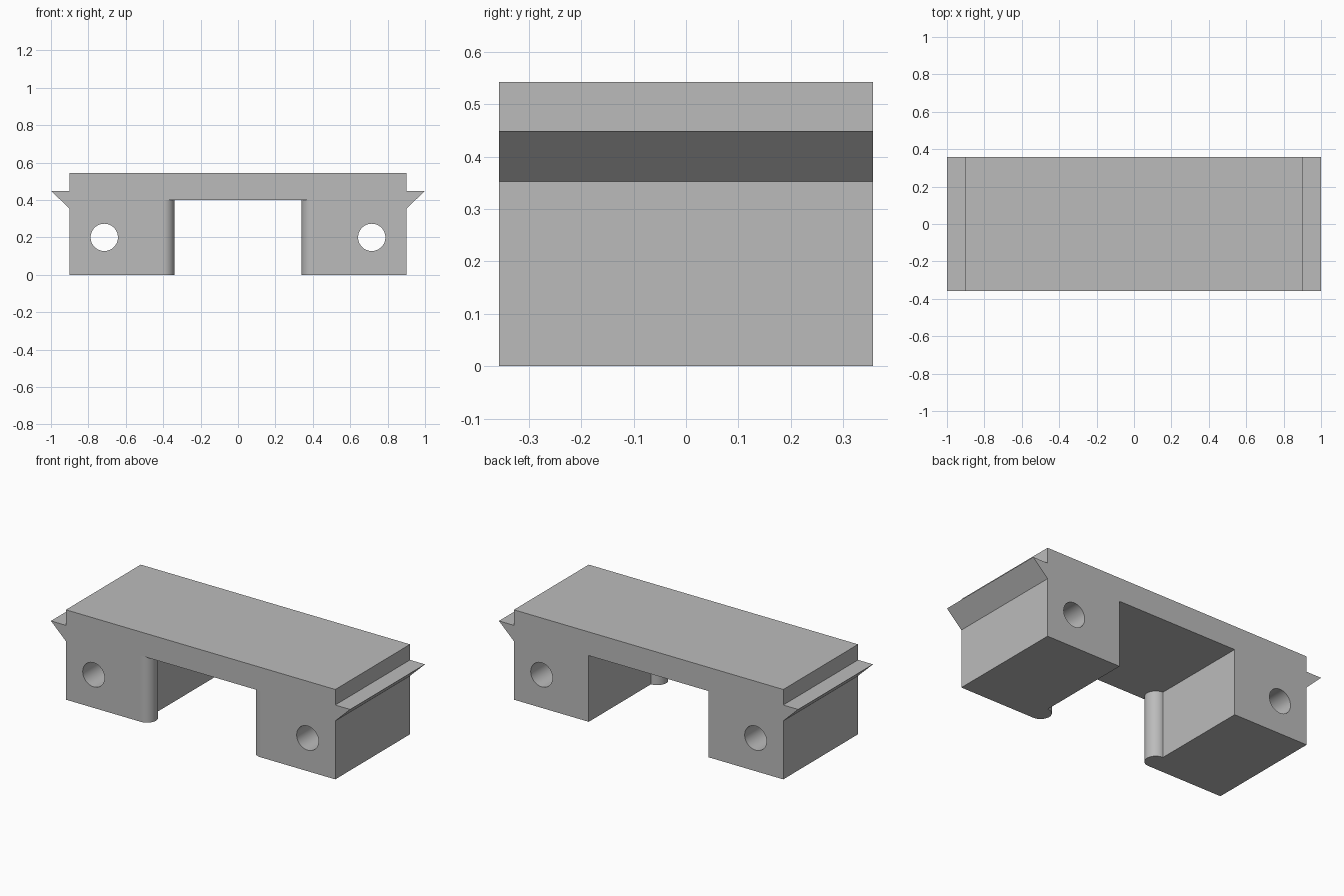
import bpy, bmesh, math
from mathutils import Vector

cube = bpy.data.objects.get("Cube")
if cube:
    bpy.data.objects.remove(cube)

DEPTH = 0.357      # half depth
TOP = 0.543
WALL = 0.4         # inner wall of each leg, and underside of the bridge
BEAD = 0.06

grey = bpy.data.materials.new("plain grey")
grey.use_nodes = True
colour = (0.5, 0.5, 0.5, 1)
grey.diffuse_color = colour
grey.node_tree.nodes["Principled BSDF"].inputs["Base Color"].default_value = colour


def extrude_profile(name, points, direction):
    """Prism made by sweeping a closed outline along a direction."""
    bm = bmesh.new()
    face = bm.faces.new([bm.verts.new(p) for p in points])
    swept = bmesh.ops.extrude_face_region(bm, geom=[face])["geom"]
    verts = [v for v in swept if isinstance(v, bmesh.types.BMVert)]
    bmesh.ops.translate(bm, verts=verts, vec=Vector(direction))
    bmesh.ops.recalc_face_normals(bm, faces=bm.faces)
    mesh = bpy.data.meshes.new(name)
    bm.to_mesh(mesh)
    bm.free()
    mesh.materials.append(grey)
    obj = bpy.data.objects.new(name, mesh)
    bpy.context.collection.objects.link(obj)
    return obj


def activate(obj):
    bpy.ops.object.select_all(action='DESELECT')
    obj.select_set(True)
    bpy.context.view_layer.objects.active = obj


def smooth(obj):
    activate(obj)
    bpy.ops.object.shade_smooth_by_angle(angle=math.radians(30))


# Bridge body with two legs and a wedge-shaped clip along each end
half = [(WALL, WALL), (WALL, 0), (0.9, 0), (0.9, 0.353),
        (1, 0.449), (0.9, 0.449), (0.9, TOP)]
outline = half + [(-x, z) for x, z in reversed(half)]
body = extrude_profile("bridge_body", [(x, -DEPTH, z) for x, z in outline],
                       (0, 2 * DEPTH, 0))

# Round hole through each leg
for side in (-1, 1):
    bpy.ops.mesh.primitive_cylinder_add(
        vertices=48, radius=0.073, depth=1,
        location=(side * 0.715, 0, 0.2), rotation=(math.pi / 2, 0, 0))
    cutter = bpy.context.object
    cutter.name = "hole_cutter"
    cutter.hide_render = True
    cutter.data.materials.append(grey)
    cut = body.modifiers.new("leg_hole", 'BOOLEAN')
    cut.operation = 'DIFFERENCE'
    cut.solver = 'EXACT'
    cut.object = cutter
    activate(body)
    bpy.ops.object.modifier_apply(modifier=cut.name)
    bpy.data.objects.remove(cutter)
smooth(body)

# Half-round bead on the inner wall of each leg, at the front
for name, side in (("right_bead", -1), ("left_bead", 1)):
    arc = [math.pi * i / 24 for i in range(25)]
    points = [(side * (WALL - BEAD * math.sin(a)),
               BEAD - DEPTH - BEAD * math.cos(a), 0) for a in arc]
    smooth(extrude_profile(name, points, (0, 0, WALL)))
